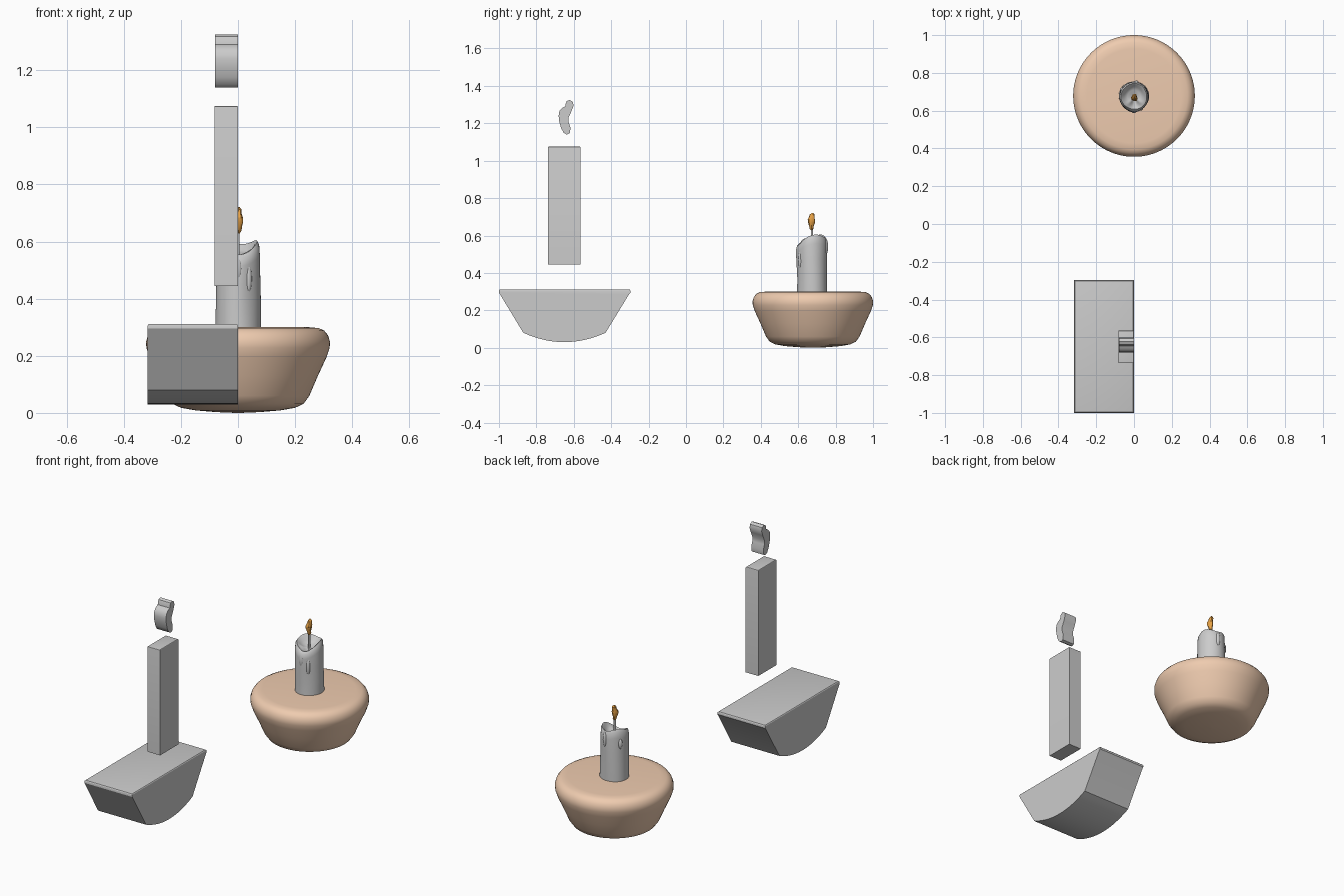
import bpy, bmesh, math
from math import sin, cos, pi

if "Cube" in bpy.data.objects:
    bpy.data.objects.remove(bpy.data.objects["Cube"])

CY = 0.678  # centre line of the finished candle


def material(name, rgb):
    m = bpy.data.materials.new(name)
    m.diffuse_color = (*rgb, 1)
    m.use_nodes = True
    m.node_tree.nodes["Principled BSDF"].inputs["Base Color"].default_value = m.diffuse_color
    return m


def finish(name, bm, mat=None, smooth=None):
    bmesh.ops.recalc_face_normals(bm, faces=bm.faces[:])
    me = bpy.data.meshes.new(name)
    bm.to_mesh(me)
    bm.free()
    ob = bpy.data.objects.new(name, me)
    bpy.context.collection.objects.link(ob)
    if mat:
        me.materials.append(mat)
    if smooth:
        bpy.ops.object.select_all(action='DESELECT')
        ob.select_set(True)
        bpy.context.view_layer.objects.active = ob
        bpy.ops.object.shade_smooth_by_angle(angle=math.radians(smooth))
    return ob


def rings(name, count, point, n, mat=None, smooth=60):
    """Closed skin over rings; point(i, angle) gives each position."""
    bm = bmesh.new()
    rows = [[bm.verts.new(point(i, 2 * pi * j / n)) for j in range(n)]
            for i in range(count)]
    for a, b in zip(rows, rows[1:]):
        for j in range(n):
            k = (j + 1) % n
            bm.faces.new((a[j], a[k], b[k], b[j]))
    bm.faces.new(rows[0])
    bm.faces.new(rows[-1])
    return finish(name, bm, mat, smooth)


def slab(name, profile, x0, x1, smooth=30, bevel=0):
    """Side profile (y, z) extruded along x."""
    bm = bmesh.new()
    f = bm.faces.new([bm.verts.new((x0, y, z)) for y, z in profile])
    r = bmesh.ops.extrude_face_region(bm, geom=[f])
    bmesh.ops.translate(bm, vec=(x1 - x0, 0, 0),
                        verts=[g for g in r['geom'] if isinstance(g, bmesh.types.BMVert)])
    if bevel:
        top = max(p[1] for p in profile)
        edges = [e for e in bm.edges if all(v.co.z > top - 1e-4 for v in e.verts)]
        bmesh.ops.bevel(bm, geom=edges, offset=bevel, segments=3, profile=0.5,
                        affect='EDGES')
    return finish(name, bm, None, smooth)


clay = material("clay", (0.86, 0.60, 0.43))
fire = material("fire", (0.80, 0.36, 0.06))

# Round holder with rolled rim and shallow domed base
HOLDER = [(0.01, 0), (0.08, 0.003), (0.15, 0.009), (0.20, 0.018), (0.23, 0.032),
          (0.25, 0.06), (0.28, 0.13), (0.31, 0.195), (0.321, 0.228),
          (0.322, 0.25), (0.315, 0.272), (0.302, 0.288), (0.283, 0.297),
          (0.25, 0.30), (0.01, 0.299)]
rings("holder", len(HOLDER),
      lambda i, a: (HOLDER[i][0] * cos(a), CY + HOLDER[i][0] * sin(a), HOLDER[i][1]),
      96, clay, 50)


# Candle with uneven melted rim and hollow pool; (radius, height share, fixed z)
WALL = [(0.080, 0), (0.079, 0.3), (0.077, 0.6), (0.077, 0.85), (0.075, 0.96),
        (0.068, 1.0), (0.060, 0.98), (0.050, 0.9), (0.034, 0.84), (0.005, 0.82)]


def candle_point(i, a):
    r, t = WALL[i]
    front = max(0, cos(a + pi / 2))
    top = 0.598 - 0.048 * front ** 3 + 0.007 * sin(3 * a + 0.6)
    if i > 6:
        z = 0.57 - 0.009 * (i - 7)
        z = min(z, top - 0.004 * (i - 5))
    else:
        z = 0.285 + t * (top - 0.285)
    r *= 1 + 0.02 * sin(3 * a + t * 4)
    if 0.55 < t < 1 and i < 6:
        r += 0.008 * front ** 8
    return (r * cos(a), CY - 0.003 + r * sin(a), z)


rings("candle", len(WALL), candle_point, 48, None, 70)

# Wax drips: angle, height, width, length
for k, (deg, z, w, h) in enumerate([(-90, 0.505, 0.015, 0.045), (-60, 0.47, 0.012, 0.05),
                                    (-84, 0.43, 0.009, 0.014), (80, 0.54, 0.013, 0.045),
                                    (150, 0.52, 0.012, 0.03)]):
    a = math.radians(deg)
    bm = bmesh.new()
    bmesh.ops.create_uvsphere(bm, u_segments=16, v_segments=10, radius=1)
    for v in bm.verts:
        v.co = (v.co.x * w + 0.073 * cos(a), v.co.y * w + CY - 0.003 + 0.073 * sin(a),
                v.co.z * h + z)
    finish(f"wax_drip_{k + 1}", bm, None, 60)

# Wick
rings("wick", 2, lambda i, a: (0.006 * cos(a), CY - 0.005 + 0.006 * sin(a), 0.54 + 0.1 * i), 12)

# Lumpy little flame
FLAME = [(0.004, 0.628, 0), (0.011, 0.638, 0), (0.012, 0.65, -0.002),
         (0.018, 0.668, -0.003), (0.019, 0.685, -0.003), (0.014, 0.698, 0),
         (0.013, 0.712, 0.004), (0.004, 0.721, 0.006)]


def flame_point(i, a):
    r, z, dy = FLAME[i]
    r *= 1 + 0.15 * sin(3 * a + i)
    return (0.85 * r * cos(a) + 0.002, CY - 0.006 + dy + r * sin(a), z)


rings("flame", len(FLAME), flame_point, 12, fire, 30)

# Blocked-out half holder, straight extrusion with curved underside
half = 0.22
under = [(-0.65 + half * s / 8, 0.03 + 0.05 * (s / 8) ** 2) for s in range(-8, 9)]
slab("half_holder_block", under + [(-0.305, 0.285), (-0.297, 0.295), (-0.297, 0.312),
                                   (-1.0, 0.312), (-1.0, 0.295), (-0.994, 0.285)],
     -0.317, 0, 25, 0.009)

# Blocked-out half candle
slab("half_candle_block", [(-0.737, 0.444), (-0.565, 0.444), (-0.565, 1.075),
                           (-0.737, 1.075)], -0.083, 0, 30, 0.004)

# Blocked-out half flame with wavy outline
slab("half_flame_block", [(-0.638, 1.14), (-0.622, 1.146), (-0.617, 1.175), (-0.627, 1.205),
                          (-0.628, 1.23), (-0.612, 1.265), (-0.601, 1.295), (-0.606, 1.315),
                          (-0.622, 1.325), (-0.638, 1.318), (-0.643, 1.305), (-0.645, 1.29),
                          (-0.662, 1.282), (-0.677, 1.265), (-0.681, 1.24), (-0.678, 1.21),
                          (-0.668, 1.175), (-0.655, 1.15)], -0.08, 0, 40)
